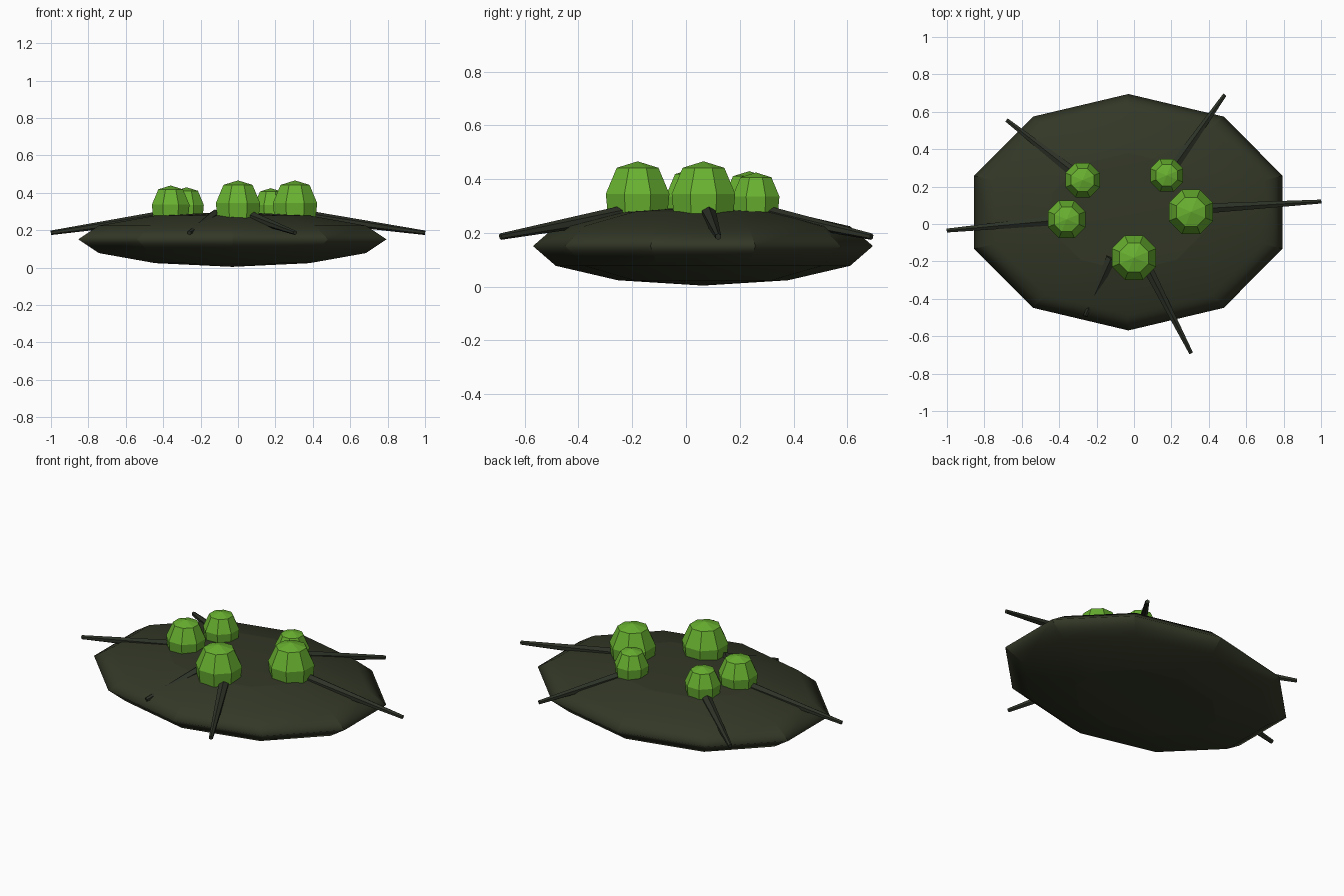
import bpy
import bmesh
import math
from mathutils import Vector

cube = bpy.data.objects.get("Cube")
if cube:
    bpy.data.objects.remove(cube, do_unlink=True)


def material(name, rgb):
    mat = bpy.data.materials.new(name)
    mat.use_nodes = True
    mat.diffuse_color = (*rgb, 1)
    bsdf = mat.node_tree.nodes["Principled BSDF"]
    bsdf.inputs["Base Color"].default_value = (*rgb, 1)
    bsdf.inputs["Roughness"].default_value = 0.8
    return mat


dark_olive = material("dark olive", (0.033, 0.039, 0.02))
leg_olive = material("deep olive", (0.026, 0.032, 0.02))
bright_green = material("bright green", (0.14, 0.44, 0.03))


def finish(bm, name, mat, smooth):
    bmesh.ops.recalc_face_normals(bm, faces=bm.faces)
    mesh = bpy.data.meshes.new(name)
    bm.to_mesh(mesh)
    bm.free()
    mesh.materials.append(mat)
    obj = bpy.data.objects.new(name, mesh)
    bpy.context.collection.objects.link(obj)
    if smooth:
        bpy.ops.object.select_all(action="DESELECT")
        obj.select_set(True)
        bpy.context.view_layer.objects.active = obj
        bpy.ops.object.shade_smooth_by_angle(angle=math.radians(30))
    return obj


def lathe(name, profile, sides, turn, mat, smooth):
    """Faceted solid of revolution; a zero radius makes a pole."""
    bm = bmesh.new()
    rings = []
    for r, z in profile:
        if r == 0:
            rings.append([bm.verts.new((0, 0, z))] * sides)
        else:
            angles = [turn + math.tau * i / sides for i in range(sides)]
            rings.append([bm.verts.new((r * math.cos(a), r * math.sin(a), z)) for a in angles])
    for low, high in zip(rings, rings[1:]):
        for i in range(sides):
            j = (i + 1) % sides
            corners = dict.fromkeys([low[i], low[j], high[j], high[i]])
            bm.faces.new(list(corners))
    return finish(bm, name, mat, smooth)


# Flattened ten-sided body
arc = [math.radians(a) for a in range(-90, 91, 30)]
body_profile = [(0 if abs(a) > 1.5 else math.cos(a), math.sin(a)) for a in arc]
body = lathe("body", body_profile, 10, math.pi / 2, dark_olive, True)
body.scale = (0.867, 0.632, 0.147)
body.location = (-0.03, 0.063, 0.151)

# Faceted eye domes: x, y, centre height, size
domes = {
    "left_eye": (0.305, 0.065, 0.345, 1.0),
    "front_eye": (0.0, -0.18, 0.345, 1.0),
    "right_eye": (-0.36, 0.025, 0.336, 0.85),
    "back_right_eye": (-0.275, 0.235, 0.335, 0.78),
    "back_left_eye": (0.175, 0.26, 0.335, 0.74),
}
dome_profile = [(0, -0.12), (0.118, -0.095), (0.128, 0), (0.084, 0.097), (0, 0.121)]
for name, (x, y, z, size) in domes.items():
    dome = lathe(name, dome_profile, 8, math.pi / 8, bright_green, False)
    dome.location = (x, y, z)
    dome.scale = (size,) * 3

# Tapered legs: root and tip on the plan
legs = {
    "left_leg": ((0.33, 0.08), (1.0, 0.12)),
    "front_left_leg": ((0.05, -0.19), (0.305, -0.69)),
    "front_right_leg": ((-0.12, -0.18), (-0.26, -0.49)),
    "right_leg": ((-0.36, 0.025), (-1.0, -0.035)),
    "back_right_leg": ((-0.29, 0.25), (-0.68, 0.555)),
    "back_left_leg": ((0.18, 0.26), (0.485, 0.69)),
}
for name, (root, tip) in legs.items():
    start, end = Vector((*root, 0.28)), Vector((*tip, 0.186))
    axis = end - start
    bm = bmesh.new()
    bmesh.ops.create_cone(bm, cap_ends=True, segments=6, radius1=0.032,
                          radius2=0.012, depth=axis.length)
    leg = finish(bm, name, leg_olive, True)
    leg.rotation_euler = axis.to_track_quat("Z", "Y").to_euler()
    leg.location = (start + end) / 2
